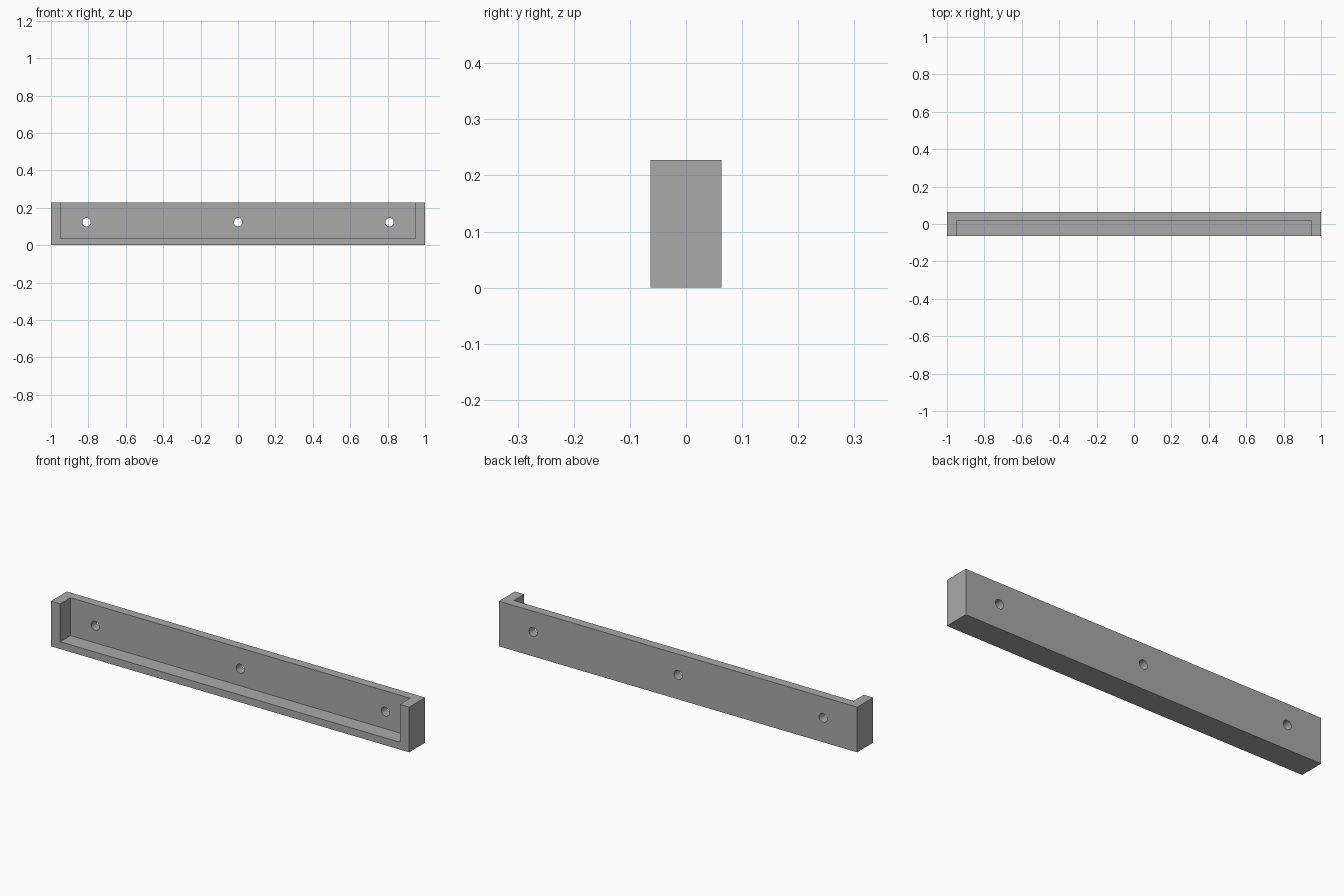
import bpy

default = bpy.data.objects.get("Cube")
if default:
    bpy.data.objects.remove(default, do_unlink=True)

LENGTH, DEPTH, HEIGHT = 2.0, 0.127, 0.228
POCKET_X, POCKET_Y, POCKET_Z = 0.948, 0.018, 0.037
HOLE_X, HOLE_Z, HOLE_R = 0.81, 0.123, 0.0225

grey = bpy.data.materials.new("plain grey")
grey.use_nodes = True
colour = (0.40, 0.40, 0.40, 1)
grey.diffuse_color = colour
grey.node_tree.nodes["Principled BSDF"].inputs["Base Color"].default_value = colour


def box(name, low, high):
    """Box between two opposite corners."""
    centre = [(a + b) / 2 for a, b in zip(low, high)]
    bpy.ops.mesh.primitive_cube_add(size=1, location=centre)
    obj = bpy.context.object
    obj.name = name
    obj.scale = [b - a for a, b in zip(low, high)]
    bpy.ops.object.transform_apply(location=True, rotation=False, scale=True)
    obj.data.materials.append(grey)
    return obj


def cut(target, cutter):
    """Subtract a hidden cutter from the target."""
    mod = target.modifiers.new(cutter.name, "BOOLEAN")
    mod.operation = "DIFFERENCE"
    mod.solver = "EXACT"
    mod.object = cutter
    bpy.context.view_layer.objects.active = target
    bpy.ops.object.modifier_apply(modifier=mod.name)
    bpy.data.objects.remove(cutter, do_unlink=True)


# Solid bar
tray = box("wall_rail", (-LENGTH / 2, -DEPTH / 2, 0), (LENGTH / 2, DEPTH / 2, HEIGHT))

# Pocket open to the front and top
cut(tray, box("pocket_cutter", (-POCKET_X, -DEPTH, POCKET_Z),
              (POCKET_X, POCKET_Y, HEIGHT * 2)))

# Screw holes through the back wall
for x in (-HOLE_X, 0, HOLE_X):
    bpy.ops.mesh.primitive_cylinder_add(vertices=48, radius=HOLE_R, depth=DEPTH * 2,
                                        location=(x, DEPTH / 2, HOLE_Z),
                                        rotation=(1.5708, 0, 0))
    hole = bpy.context.object
    hole.name = "hole_cutter"
    hole.data.materials.append(grey)
    cut(tray, hole)

# Smooth hole walls, crisp edges elsewhere
bpy.ops.object.select_all(action="DESELECT")
tray.select_set(True)
bpy.context.view_layer.objects.active = tray
bpy.ops.object.shade_smooth_by_angle()
